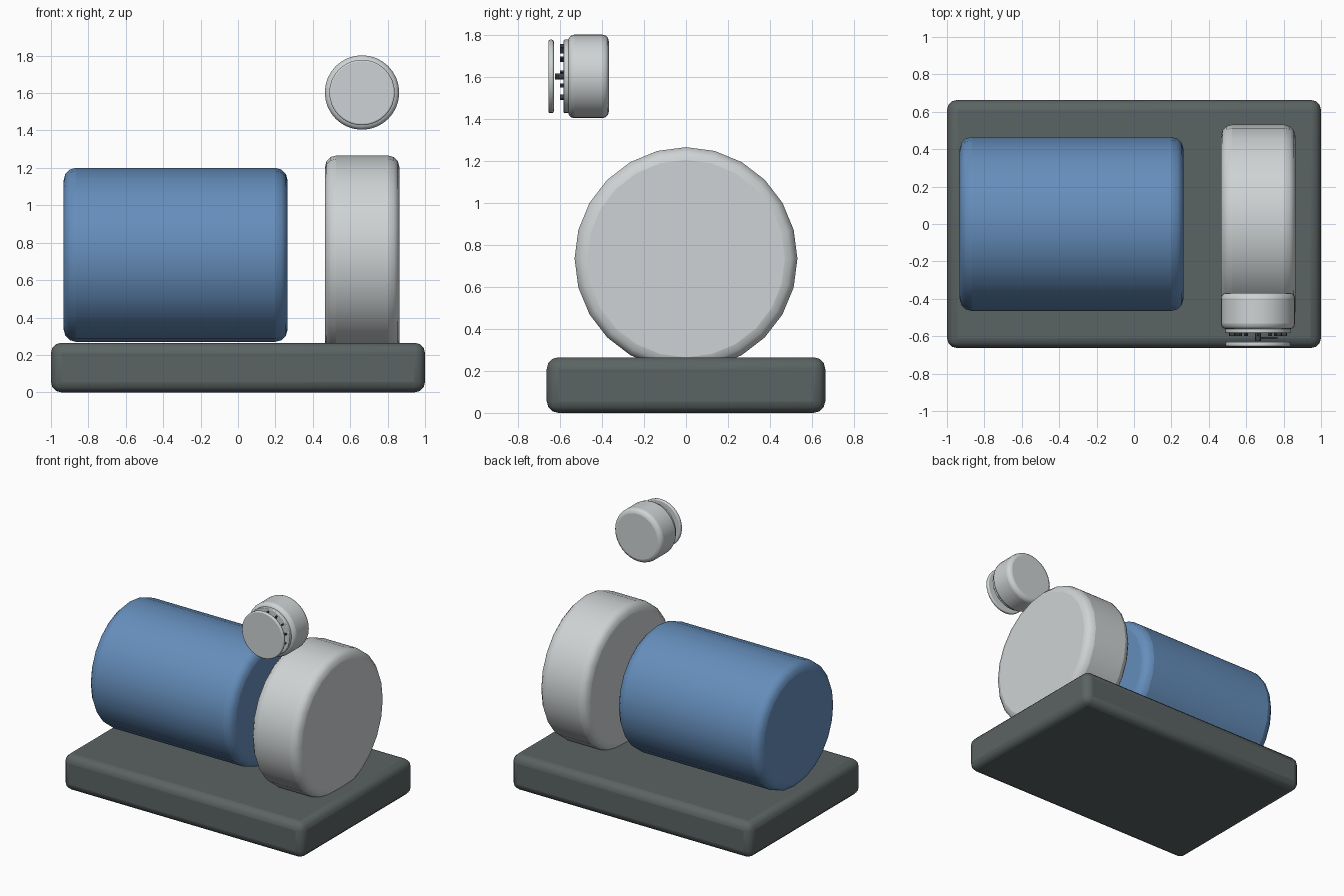
import bpy, math
from mathutils import Vector

if "Cube" in bpy.data.objects:
    bpy.data.objects.remove(bpy.data.objects["Cube"])


def mat(name, rgb):
    m = bpy.data.materials.new(name)
    m.diffuse_color = (*rgb, 1)
    m.use_nodes = True
    m.node_tree.nodes["Principled BSDF"].inputs["Base Color"].default_value = m.diffuse_color
    return m


BLUE = mat("motor_blue", (0.13, 0.27, 0.50))
GREY = mat("base_dark_grey", (0.105, 0.125, 0.125))
METAL = mat("light_metal", (0.62, 0.65, 0.66))
DARK = mat("mark_dark", (0.05, 0.055, 0.06))


def finish(ob, name, m, bevel, segments=3):
    ob.name = name
    ob.data.materials.append(m)
    bpy.ops.object.transform_apply(location=False, rotation=True, scale=True)
    if bevel:
        b = ob.modifiers.new("bevel", 'BEVEL')
        b.width = bevel
        b.segments = segments
        b.limit_method = 'ANGLE'
        b.angle_limit = math.radians(40)
    bpy.ops.object.shade_smooth_by_angle(angle=math.radians(40))
    return ob


def box(name, center, size, m, bevel=0, rot=(0, 0, 0)):
    bpy.ops.mesh.primitive_cube_add(size=1, location=center, rotation=rot)
    ob = bpy.context.object
    ob.scale = size
    return finish(ob, name, m, bevel)


def drum(name, a, b, radius, m, bevel=0, sides=24):
    """Cylinder running from point a to point b along x or y."""
    a, b = Vector(a), Vector(b)
    d = b - a
    rot = (0, math.pi / 2, 0) if abs(d.x) > abs(d.y) else (math.pi / 2, 0, 0)
    bpy.ops.mesh.primitive_cylinder_add(vertices=sides, radius=radius, depth=d.length,
                                        location=(a + b) / 2, rotation=rot)
    return finish(bpy.context.object, name, m, bevel)


# Base plate, motor and pump casing
box("base_plate", (0, 0, 0.1325), (2, 1.327, 0.265), GREY, 0.055)
drum("motor", (-0.932, 0, 0.735), (0.265, 0, 0.735), 0.465, BLUE, 0.065)
drum("pump_casing", (0.465, 0, 0.735), (0.863, 0, 0.735), 0.531, METAL, 0.06)

# Gauge: body, dial and front glass
GX, GZ = 0.663, 1.603
drum("gauge_body", (GX, -0.562, GZ), (GX, -0.368, GZ), 0.199, METAL, 0.03, 32)
drum("gauge_dial", (GX, -0.583, GZ), (GX, -0.555, GZ), 0.175, METAL, 0.005, 32)
drum("gauge_glass", (GX, -0.655, GZ), (GX, -0.63, GZ), 0.175, METAL, 0.008, 32)

# Dial marks over a 270 degree sweep
for i in range(11):
    a = math.radians(-45 + 27 * i)
    box(f"dial_mark_{i + 1}",
        (GX + 0.14 * math.cos(a), -0.591, GZ + 0.14 * math.sin(a)),
        (0.03, 0.018, 0.01), DARK, 0, (0, -a, 0))

# Needle and its hub
box("needle", (GX + 0.045, -0.61, GZ), (0.12, 0.012, 0.012), DARK)
drum("needle_hub", (GX, -0.625, GZ), (GX, -0.58, GZ), 0.015, DARK, 0, 12)
